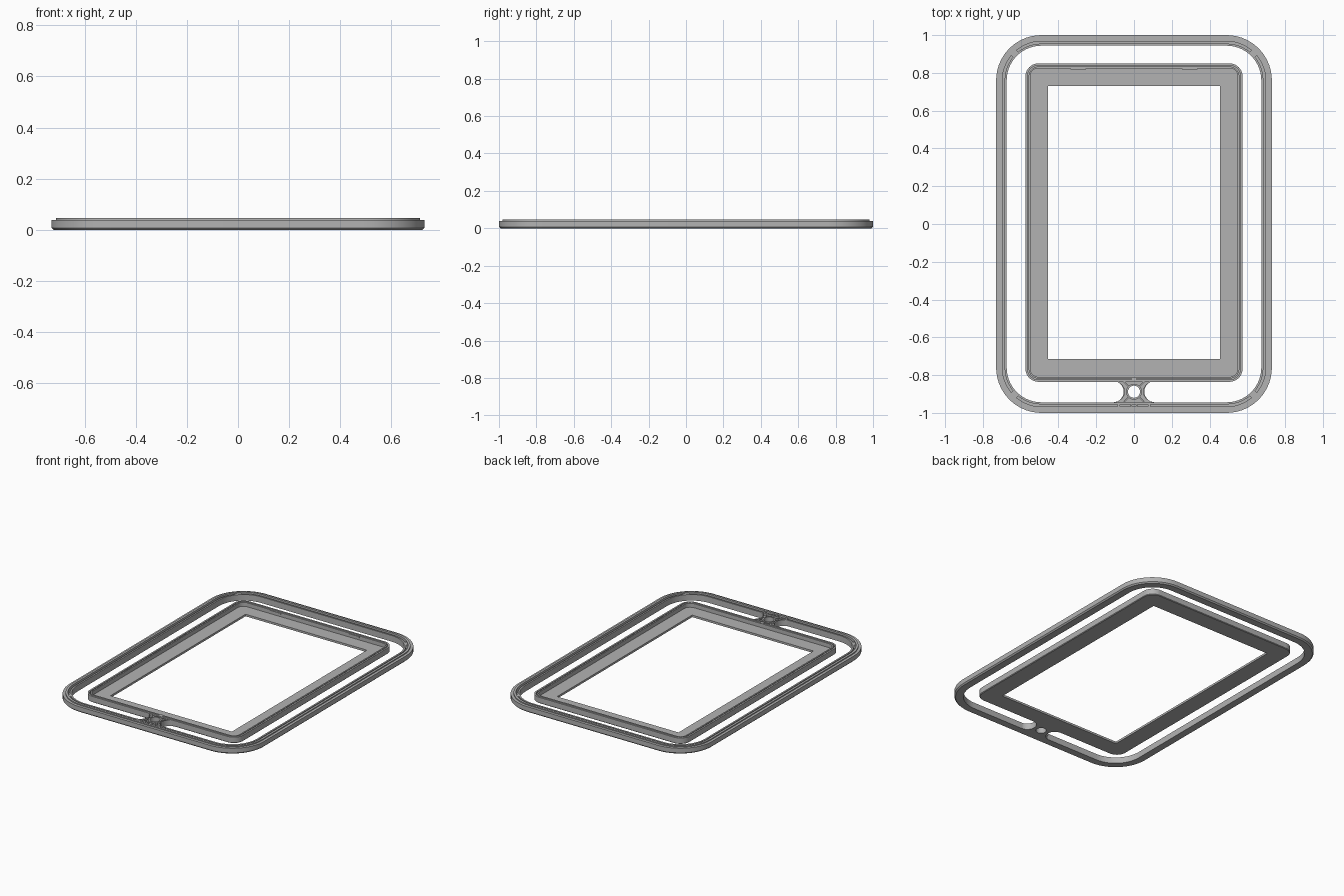
import bpy
import bmesh
from math import sin, cos, pi, radians
from mathutils import Matrix, Vector

cube = bpy.data.objects.get("Cube")
if cube:
    bpy.data.objects.remove(cube, do_unlink=True)

grey = bpy.data.materials.new("plain_grey")
grey.use_nodes = True
colour = (0.45, 0.45, 0.45, 1)
grey.diffuse_color = colour
grey.node_tree.nodes["Principled BSDF"].inputs["Base Color"].default_value = colour


def finish(name, bm):
    bmesh.ops.remove_doubles(bm, verts=bm.verts, dist=0.00005)
    bmesh.ops.recalc_face_normals(bm, faces=bm.faces)
    mesh = bpy.data.meshes.new(name)
    bm.to_mesh(mesh)
    bm.free()
    mesh.materials.append(grey)
    ob = bpy.data.objects.new(name, mesh)
    bpy.context.collection.objects.link(ob)
    bpy.ops.object.select_all(action="DESELECT")
    ob.select_set(True)
    bpy.context.view_layer.objects.active = ob
    bpy.ops.object.shade_smooth_by_angle(angle=radians(30))
    return ob


def skin(name, loops):
    """Join equal-length loops, the last back to the first, into a closed band."""
    bm = bmesh.new()
    rings = [[bm.verts.new(p) for p in loop] for loop in loops]
    n = len(rings[0])
    for a, b in zip(rings, rings[1:] + rings[:1]):
        for i in range(n):
            j = (i + 1) % n
            bm.faces.new((a[i], a[j], b[j], b[i]))
    return finish(name, bm)


def rounded_rect(hx, hy, cy, radius, inset, z, steps=14):
    hx, hy, r = hx - inset, hy - inset, max(radius - inset, 0)
    pts = []
    for k, (sx, sy) in enumerate(((1, 1), (-1, 1), (-1, -1), (1, -1))):
        for i in range(steps + 1):
            a = pi / 2 * (k + i / steps)
            pts.append((sx * (hx - r) + r * cos(a), cy + sy * (hy - r) + r * sin(a), z))
    return pts


def box(name, centre, size, turn=0):
    bm = bmesh.new()
    place = Matrix.Translation(Vector(centre)) @ Matrix.Rotation(turn, 4, "Z")
    bmesh.ops.create_cube(bm, size=1, matrix=place @ Matrix.Diagonal((*size, 1)))
    return finish(name, bm)


# Outer ring: chamfered foot, outside ledge, raised lip and a channel
top = 0.046
ring_profile = [(0.008, 0), (0, 0.008), (0, 0.039), (0.018, 0.039), (0.018, top),
                (0.033, top), (0.033, 0.015), (0.045, 0.015), (0.045, 0.041),
                (0.056, 0.041), (0.056, 0)]
skin("outer_ring", [rounded_rect(0.73, 1, 0, 0.24, d, z) for d, z in ring_profile])

# Inner frame: double wall around a thin flat border
frame_profile = [(0.004, 0), (0, 0.004), (0, 0.041), (0.011, 0.041), (0.011, 0.025),
                 (0.017, 0.025), (0.017, 0.041), (0.026, 0.041), (0.026, 0.014),
                 (0.12, 0.014), (0.12, 0)]
skin("inner_frame", [rounded_rect(0.575, 0.843, 0.0075, 0.07, d, z) for d, z in frame_profile])

# Bridge with concave sides and a round hole
bridge_y, slot_r = -0.888, 0.057
angles = [pi * (i / 20 - 0.5) for i in range(21)]


def mirrored(points, z):
    both = points + [(-x, y) for x, y in reversed(points)]
    return [(x, bridge_y + y, z) for x, y in both]


def side_loop(inset, z):
    return mirrored([(0.112 - (slot_r + inset) * cos(a), slot_r * sin(a)) for a in angles], z)


def round_loop(r, z):
    return mirrored([(r * cos(a), r * sin(a)) for a in angles], z)


skin("bridge", [side_loop(0, 0), side_loop(0, 0.041), side_loop(0.007, 0.041),
                side_loop(0.007, 0.025), round_loop(0.042, 0.025), round_loop(0.042, 0.041),
                round_loop(0.032, 0.041), round_loop(0.032, 0)])

# Ribs radiating from the hole
for k, a in enumerate((pi / 4, 3 * pi / 4, 5 * pi / 4, 7 * pi / 4)):
    box(f"bridge_rib_{k + 1}", (0.058 * cos(a), bridge_y + 0.058 * sin(a), 0.032),
        (0.034, 0.007, 0.018), a)

# Small pin and catch in line with the hole
bm = bmesh.new()
bmesh.ops.create_cone(bm, cap_ends=True, segments=20, radius1=0.013, radius2=0.013,
                      depth=0.03, matrix=Matrix.Translation((0, -0.822, 0.027)))
finish("bridge_pin", bm)
for side in (-1, 1):
    box(f"bridge_catch_{'left' if side > 0 else 'right'}", (side * 0.015, -0.957, 0.028),
        (0.007, 0.022, 0.028))
    box(f"channel_stop_{'left' if side > 0 else 'right'}", (side * 0.08, -0.961, 0.028),
        (0.014, 0.016, 0.028))

# Stops across the channel at each corner
for sx in (-1, 1):
    for sy in (-1, 1):
        where = ("back" if sy > 0 else "front") + ("_left" if sx > 0 else "_right")
        reach = 0.201 * cos(pi / 4)
        box("corner_stop_" + where, (sx * (0.49 + reach), sy * (0.76 + reach), 0.028),
            (0.016, 0.04, 0.026), sx * sy * pi / 4)

# Retaining tabs along the back wall
for side in (-1, 1):
    box(f"back_tab_{'left' if side > 0 else 'right'}", (side * 0.295, 0.823, 0.035),
        (0.08, 0.008, 0.008))
